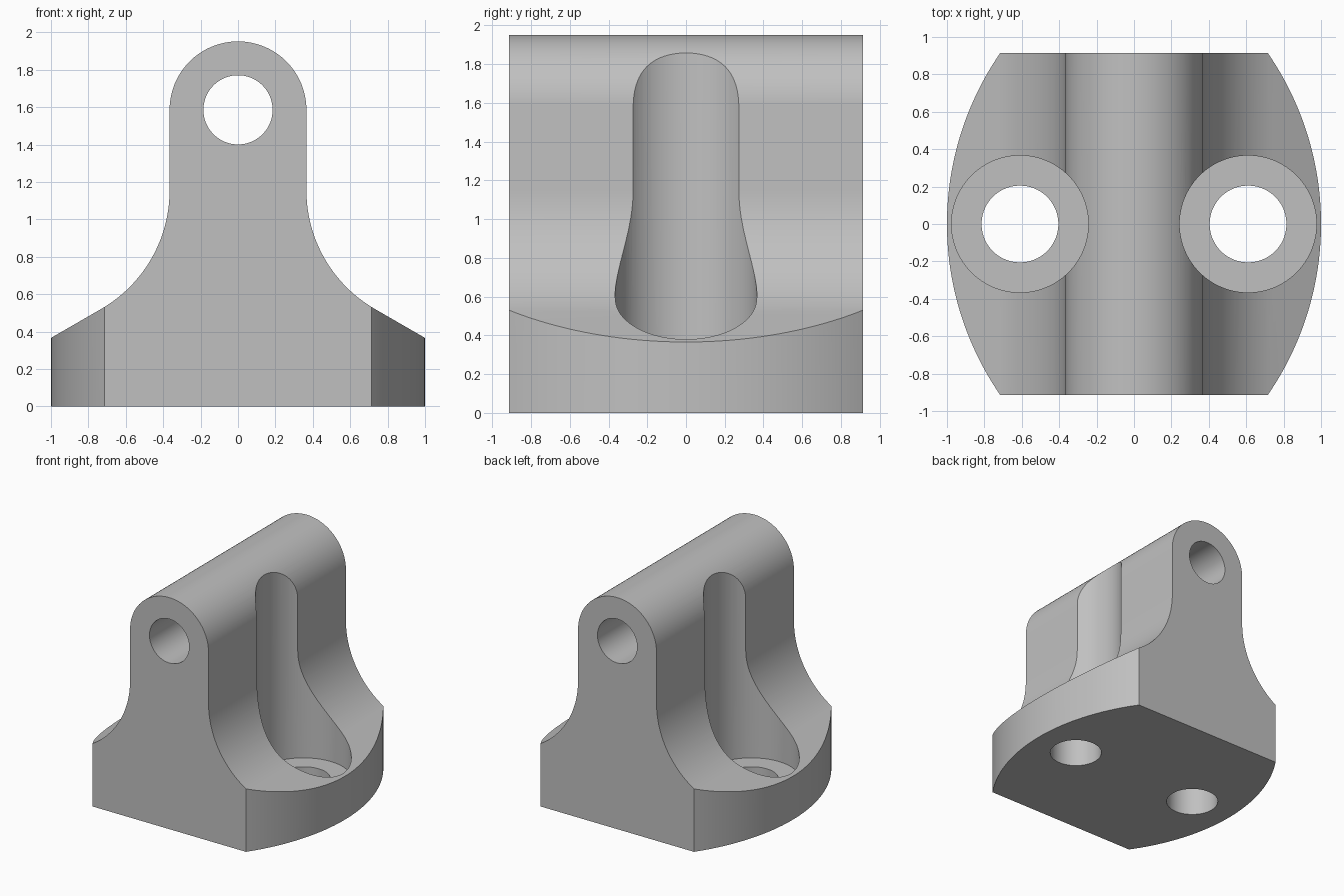
import bpy, bmesh
from math import sin, cos, tan, pi, radians, asin
from mathutils import Vector

cube = bpy.data.objects.get("Cube")
if cube:
    bpy.data.objects.remove(cube, do_unlink=True)

U = 1 / 49.2            # drawing unit
HALF_DEPTH = 45 * U
LUG_R = 18 * U
LUG_Z = 78 * U
PIN_R = 9.1 * U
BOLT_X = 30 * U
BOLT_R = 10.1 * U
BORE_R = 18 * U
BORE_FLOOR = 12 * U
EDGE_Z = 18 * U         # height of the rim at the widest point
FILLET_R = 36 * U
SLOPE = radians(30)

metal = bpy.data.materials.new("plain grey")
metal.use_nodes = True
grey = (0.53, 0.53, 0.53, 1)
metal.diffuse_color = grey
metal.node_tree.nodes["Principled BSDF"].inputs["Base Color"].default_value = grey


def arc(cx, cy, r, start, end, steps):
    return [(cx + r * cos(start + (end - start) * i / steps),
             cy + r * sin(start + (end - start) * i / steps)) for i in range(steps + 1)]


def prism(name, points, place, direction):
    """Extrude a closed 2D outline along a direction."""
    bm = bmesh.new()
    face = bm.faces.new([bm.verts.new(place(a, b)) for a, b in points])
    ext = bmesh.ops.extrude_face_region(bm, geom=[face])
    verts = [g for g in ext["geom"] if isinstance(g, bmesh.types.BMVert)]
    bmesh.ops.translate(bm, verts=verts, vec=Vector(direction))
    bmesh.ops.recalc_face_normals(bm, faces=bm.faces)
    mesh = bpy.data.meshes.new(name)
    bm.to_mesh(mesh)
    bm.free()
    mesh.materials.append(metal)
    obj = bpy.data.objects.new(name, mesh)
    bpy.context.collection.objects.link(obj)
    return obj


def combine(body, tool, operation):
    """Apply a boolean and drop the tool."""
    bpy.context.view_layer.objects.active = body
    mod = body.modifiers.new(tool.name, 'BOOLEAN')
    mod.operation, mod.solver, mod.object = operation, 'EXACT', tool
    bpy.ops.object.modifier_apply(modifier=mod.name)
    bpy.data.objects.remove(tool, do_unlink=True)


def upright_cylinder(name, x, r, z0, z1):
    ring = arc(x, 0, r, 0, 2 * pi, 96)[:-1]
    return prism(name, ring, lambda a, b: (a, b, z0), (0, 0, z1 - z0))


# Front profile: sloped foot, fillet, straight side and round top
fillet_x = LUG_R + FILLET_R
tangent_x = fillet_x - FILLET_R * sin(SLOPE)
tangent_z = EDGE_Z + (1 - tangent_x) * tan(SLOPE)
fillet_z = tangent_z + FILLET_R * cos(SLOPE)
outer = 1.2
right = [(outer, 0), (outer, EDGE_Z - (outer - 1) * tan(SLOPE))]
right += arc(fillet_x, fillet_z, FILLET_R, pi * 1.5 - SLOPE, pi, 32)
right += arc(0, LUG_Z, LUG_R, 0, pi / 2, 32)
left = [(-x, z) for x, z in reversed(right[:-1])]
bracket = prism("bracket_body", right + left,
                lambda a, b: (a, -HALF_DEPTH, b), (0, 2 * HALF_DEPTH, 0))

# Plan outline: two bowed sides
bow_r = 1 + BOLT_X
sweep = asin(1 / bow_r)
bow = arc(-BOLT_X, 0, bow_r, -sweep, sweep, 64)
plan = prism("plan_outline", bow + [(-x, -y) for x, y in bow],
             lambda a, b: (a, b, -1), (0, 0, 4))
combine(bracket, plan, 'INTERSECT')

# Bolt holes with deep counterbores on both sides
for side in (-1, 1):
    combine(bracket, upright_cylinder("counterbore", side * BOLT_X, BORE_R, BORE_FLOOR, 3), 'DIFFERENCE')
    combine(bracket, upright_cylinder("bolt_hole", side * BOLT_X, BOLT_R, -1, 1), 'DIFFERENCE')

# Pin hole through the lug
pin = prism("pin_hole", arc(0, LUG_Z, PIN_R, 0, 2 * pi, 96)[:-1],
            lambda a, b: (a, -2, b), (0, 4, 0))
combine(bracket, pin, 'DIFFERENCE')

bpy.ops.object.select_all(action='DESELECT')
bracket.select_set(True)
bpy.context.view_layer.objects.active = bracket
bpy.ops.object.shade_smooth_by_angle(angle=radians(20))
